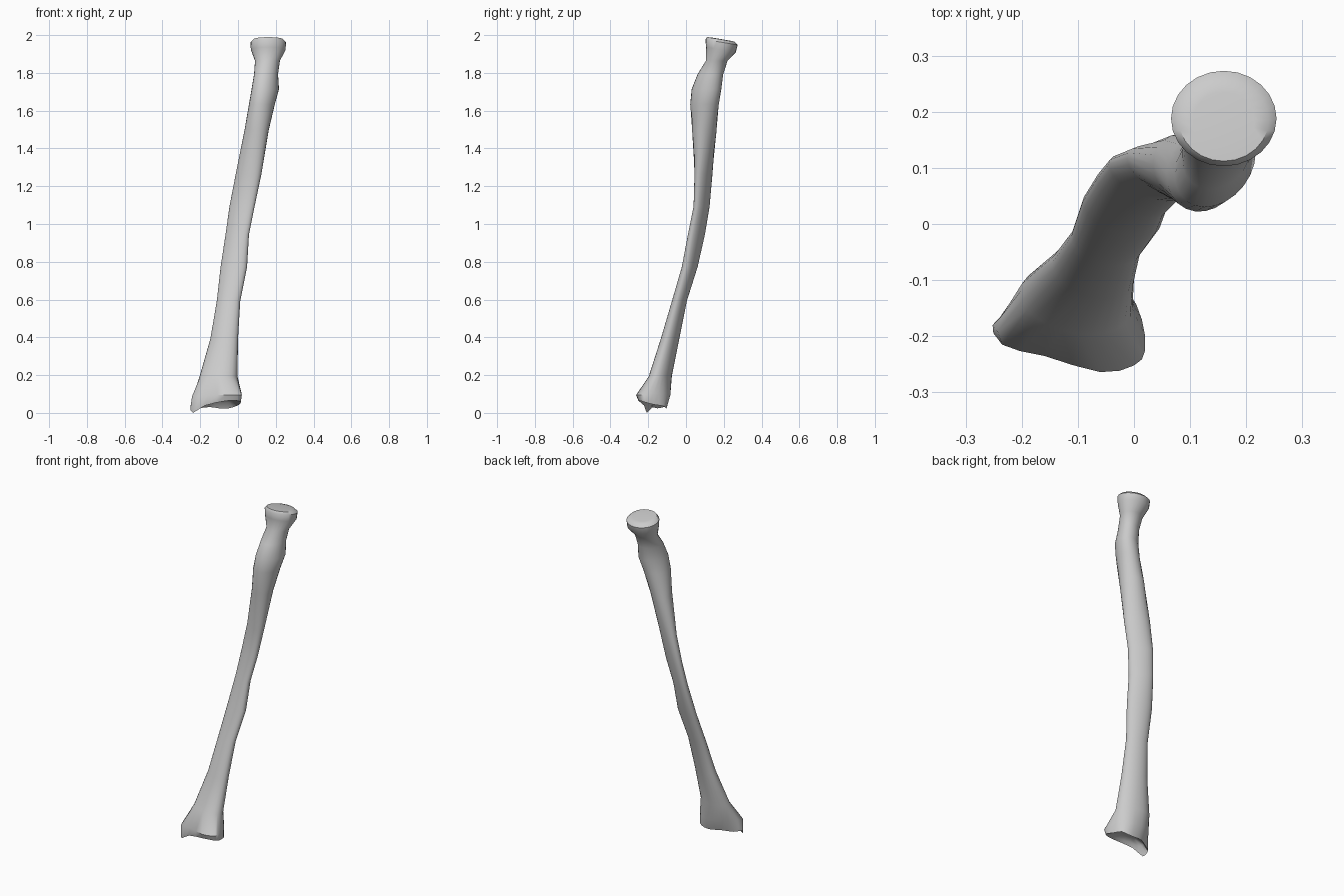
import bpy, bmesh, math
from mathutils import Vector

N = 24  # points around every section

# Shaft and head sections: z, x min, x max, y min, y max, skew
SHAFT = [
    (0.20, -0.203, -0.003, -0.197, -0.075, -0.25),
    (0.40, -0.146, 0.000, -0.133, -0.035, -0.30),
    (0.60, -0.112, 0.012, -0.074, 0.005, -0.30),
    (0.78, -0.092, 0.048, -0.022, 0.062, -0.45),
    (0.95, -0.066, 0.058, 0.010, 0.100, -0.60),
    (1.10, -0.045, 0.088, 0.040, 0.125, -0.60),
    (1.27, -0.012, 0.124, 0.045, 0.140, -0.55),
    (1.50, 0.034, 0.162, 0.032, 0.162, -0.15),
    (1.64, 0.058, 0.195, 0.022, 0.174, 0.15),
    (1.72, 0.072, 0.217, 0.030, 0.187, 0.25),
    (1.80, 0.085, 0.212, 0.062, 0.197, 0.20),
    (1.87, 0.090, 0.222, 0.105, 0.220, 0.0),
]
HEAD = [
    (1.928, 0.068, 0.252, 0.106, 0.264, 0.0),
    (1.968, 0.066, 0.254, 0.103, 0.273, 0.0),
    (1.982, 0.080, 0.240, 0.112, 0.258, 0.0),
    (1.984, 0.105, 0.215, 0.135, 0.235, 0.0),
]

# Wrist end: flared outline and the uneven rim below it, ending in a spike
FLARE = [(-.237, -.165, .10), (-.235, -.215, .09), (-.16, -.235, .10), (-.06, -.264, .10),
         (0, -.252, .10), (.02, -.225, .10), (.014, -.17, .11), (-.01, -.12, .11),
         (-.05, -.088, .10), (-.10, -.083, .10), (-.15, -.087, .11), (-.20, -.12, .11)]
RIM = [(-.252, -.18, .035), (-.237, -.207, .006), (-.175, -.222, .045), (-.06, -.252, .07),
       (0, -.242, .07), (.015, -.215, .062), (.006, -.17, .05), (-.01, -.12, .042),
       (-.05, -.105, .03), (-.10, -.105, .03), (-.15, -.115, .037), (-.215, -.15, .03)]


def oval(z, x0, x1, y0, y1, skew, tilt=0.0):
    """Skewed oval filling the given bounds, starting at -x and passing the front."""
    ring = []
    for i in range(N):
        t = math.pi + math.tau * i / N
        x = (x0 + x1) / 2 + (x1 - x0) / 2 * math.cos(t)
        y = (y0 + y1) / 2 + (y1 - y0) / 2 * math.sin(t + skew)
        ring.append(Vector((x, y, z - tilt * (y - 0.19))))
    # keep the start of the ring at the same direction
    return ring


def refine(points):
    """Double a closed outline with a smooth curve through its points."""
    p = [Vector(q) for q in points]
    n = len(p)
    out = []
    for i in range(n):
        mid = (p[i] + p[(i + 1) % n]) * 0.5625 - (p[i - 1] + p[(i + 2) % n]) * 0.0625
        out += [p[i], mid]
    return out


def inset(ring, factor, z):
    c = sum(ring, Vector()) / len(ring)
    return [Vector((c.x + (v.x - c.x) * factor, c.y + (v.y - c.y) * factor,
                    z + (v.z - c.z) * factor * 0.4)) for v in ring]


# All sections from the wrist joint hollow to the head
rim = refine(RIM)
rings = [inset(rim, 0.4, 0.078), inset(rim, 0.75, 0.065), rim, refine(FLARE)]
rings += [oval(*s) for s in SHAFT]
rings += [oval(*s, tilt=0.17) for s in HEAD]

bm = bmesh.new()
loops = [[bm.verts.new(v) for v in ring] for ring in rings]
for a, b in zip(loops, loops[1:]):
    for i in range(N):
        j = (i + 1) % N
        bm.faces.new((a[i], a[j], b[j], b[i]))
bm.faces.new(loops[0][::-1])
bm.faces.new(loops[-1])
bmesh.ops.recalc_face_normals(bm, faces=bm.faces[:])

# Stand on the ground
low = min(v.co.z for v in bm.verts)
bmesh.ops.translate(bm, verts=bm.verts[:], vec=(0, 0, -low))

mesh = bpy.data.meshes.new("forearm_bone")
bm.to_mesh(mesh)
bm.free()
bone = bpy.data.objects.new("forearm_bone", mesh)
bpy.context.collection.objects.link(bone)
bpy.context.view_layer.objects.active = bone
bone.select_set(True)
bpy.ops.object.shade_smooth_by_angle(angle=math.radians(45))
